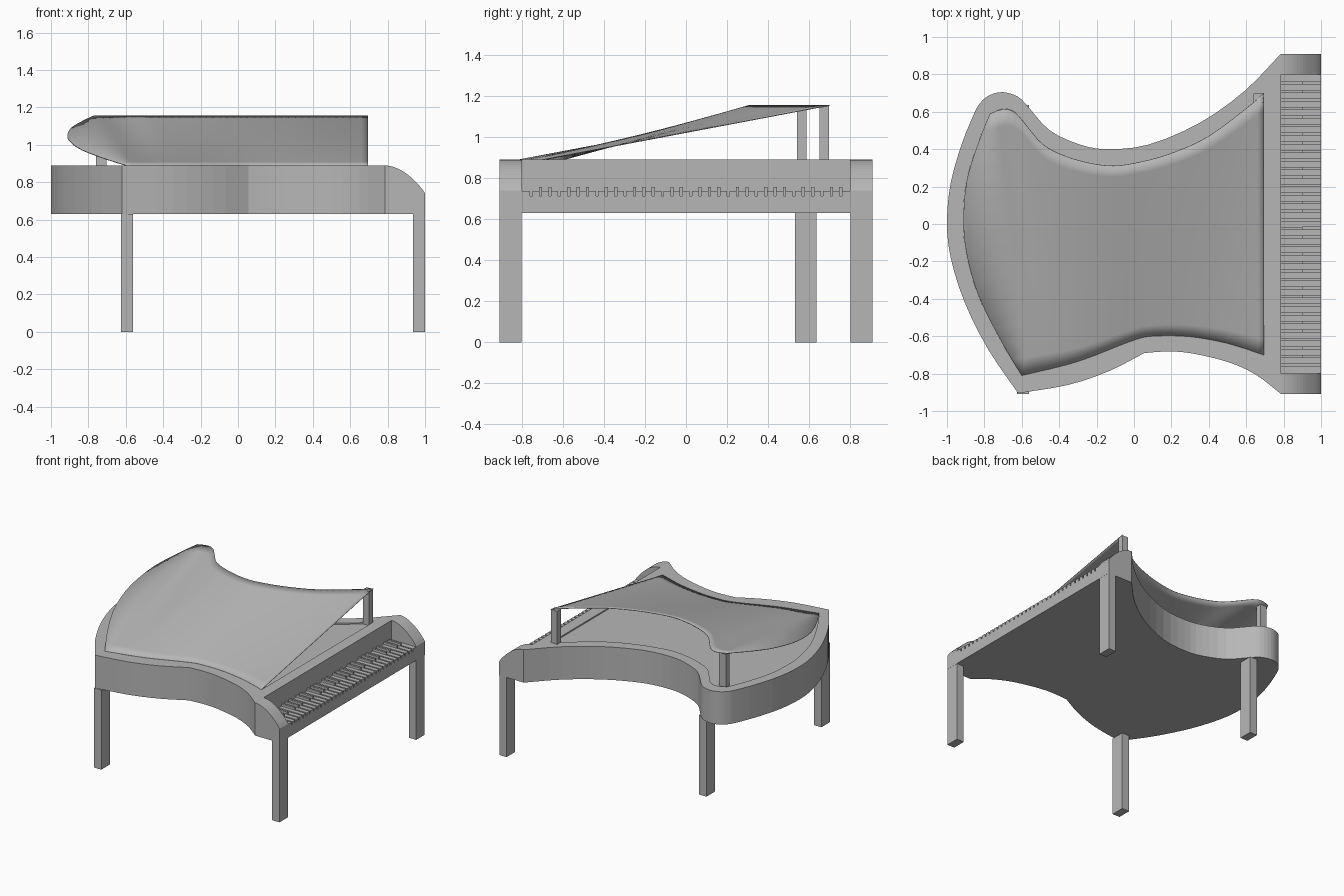
import bpy, bmesh, math
from mathutils import Vector

if "Cube" in bpy.data.objects:
    bpy.data.objects.remove(bpy.data.objects["Cube"])

grey = bpy.data.materials.new("grey")
grey.diffuse_color = (0.47, 0.47, 0.47, 1)
grey.use_nodes = True
grey.node_tree.nodes["Principled BSDF"].inputs["Base Color"].default_value = grey.diffuse_color


def finish(bm, name):
    bmesh.ops.recalc_face_normals(bm, faces=bm.faces)
    me = bpy.data.meshes.new(name)
    bm.to_mesh(me)
    bm.free()
    me.materials.append(grey)
    ob = bpy.data.objects.new(name, me)
    bpy.context.collection.objects.link(ob)
    return ob


def add_box(bm, x0, x1, y0, y1, z0, z1):
    vs = bmesh.ops.create_cube(bm, size=1)["verts"]
    for v in vs:
        v.co = ((x0 + x1) / 2 + v.co.x * (x1 - x0),
                (y0 + y1) / 2 + v.co.y * (y1 - y0),
                (z0 + z1) / 2 + v.co.z * (z1 - z0))


def box(name, *dims):
    bm = bmesh.new()
    add_box(bm, *dims)
    return finish(bm, name)


def extrude(name, pts, offset):
    """Solid from a closed outline of 3D points."""
    bm = bmesh.new()
    f = bm.faces.new([bm.verts.new(p) for p in pts])
    r = bmesh.ops.extrude_face_region(bm, geom=[f])
    bmesh.ops.translate(bm, vec=offset,
                        verts=[g for g in r["geom"] if isinstance(g, bmesh.types.BMVert)])
    return finish(bm, name)


def spline(pts, n=4):
    """Smooth curve through the points."""
    p = [Vector(q) for q in pts]
    p = [2 * p[0] - p[1]] + p + [2 * p[-1] - p[-2]]
    out = []
    for a, b, c, d in zip(p, p[1:], p[2:], p[3:]):
        for i in range(n):
            t = i / n
            out.append(0.5 * (2 * b + (c - a) * t + (2 * a - 5 * b + 4 * c - d) * t * t
                              + (3 * b - a - 3 * c + d) * t ** 3))
    return out + [p[-2]]


def sample(curve, axis, value):
    """Point on a curve where one coordinate reaches a value."""
    for a, b in zip(curve, curve[1:]):
        if b[axis] > a[axis] and a[axis] <= value <= b[axis]:
            return a.lerp(b, (value - a[axis]) / (b[axis] - a[axis]))
    return curve[0] if value <= curve[0][axis] else curve[-1]


# Heights: underside, case top, raised lid
BASE, TOP, RAISED = 0.63, 0.89, 1.155

# Case: four curved sides meeting at corners
sides = [
    [(0.785, -0.908), (0.65, -0.805), (0.5, -0.737), (0.3, -0.69), (0.17, -0.682), (0.055, -0.69)],
    [(0.055, -0.69), (-0.13, -0.785), (-0.35, -0.86), (-0.62, -0.905)],
    [(-0.62, -0.905), (-0.78, -0.67), (-0.905, -0.42), (-0.98, -0.18), (-1, 0.01),
     (-0.98, 0.22), (-0.92, 0.43), (-0.855, 0.59), (-0.82, 0.65), (-0.77, 0.69),
     (-0.7, 0.705), (-0.62, 0.68), (-0.56, 0.62), (-0.45, 0.5), (-0.29, 0.425),
     (-0.14, 0.4), (0.08, 0.425), (0.35, 0.54), (0.59, 0.71), (0.785, 0.91)],
]
outline = []
for s in sides:
    outline += spline(s, 3)[:-1]
outline.append(Vector((0.785, 0.91)))
case = extrude("case", [(p.x, p.y, BASE) for p in outline], (0, 0, TOP - BASE))

# Lid boundary curves
front = spline([(-0.6, -0.81), (-0.3, -0.735), (0, -0.62), (0.12, -0.598),
                (0.3, -0.602), (0.5, -0.638), (0.695, -0.7)])
left = spline([(-0.6, -0.81), (-0.72, -0.61), (-0.835, -0.375), (-0.895, -0.16),
               (-0.912, 0.02), (-0.893, 0.24), (-0.825, 0.455), (-0.77, 0.59)])
back = spline([(-0.77, 0.59), (-0.7, 0.615), (-0.64, 0.6), (-0.585, 0.54), (-0.48, 0.42),
               (-0.32, 0.347), (-0.14, 0.312), (0, 0.325), (0.19, 0.375), (0.4, 0.47),
               (0.64, 0.65), (0.695, 0.7)])

# Shallow recess in the case top, under the lid
ring = left[:-1] + back + front[:0:-1]
cutter = extrude("recess_cutter", [(p.x, p.y, TOP - 0.01) for p in ring], (0, 0, 0.1))
cutter.hide_render = True
cutter.hide_set(True)
cut = case.modifiers.new("recess", 'BOOLEAN')
cut.operation, cut.object, cut.solver = 'DIFFERENCE', cutter, 'EXACT'

# Lid: sheet stretched from the low front edge to the raised back edge
COLS, ROWS = 40, 16
bm = bmesh.new()
grid = []
for i in range(COLS + 1):
    t = i / COLS
    f = sample(front, 0, -0.6 + 1.295 * t)
    b = sample(back, 0, -0.77 + 1.465 * t)
    col = []
    for j in range(ROWS + 1):
        s = j / ROWS
        p = f.lerp(b, s) if i else sample(left, 1, -0.81 + 1.4 * s)
        col.append(bm.verts.new((p.x, p.y, TOP + (RAISED - TOP) * s)))
    grid.append(col)
for a, b in zip(grid, grid[1:]):
    for j in range(ROWS):
        bm.faces.new((a[j], b[j], b[j + 1], a[j + 1]))
bmesh.ops.remove_doubles(bm, verts=bm.verts, dist=1e-5)
lid = finish(bm, "lid")
solid = lid.modifiers.new("thickness", 'SOLIDIFY')
solid.thickness, solid.offset = 0.004, 0
bpy.context.view_layer.objects.active = lid
lid.select_set(True)
bpy.ops.object.shade_smooth_by_angle(angle=math.radians(30))

# Lid props
box("lid_prop_front", 0.64, 0.693, 0.65, 0.697, TOP - 0.01, RAISED - 0.002)
box("lid_prop_back", -0.76, -0.702, 0.54, 0.587, TOP - 0.01, RAISED - 0.012)

# Cheeks either side of the keyboard
curve = spline([(1, 0.74), (0.975, 0.775), (0.92, 0.83), (0.87, 0.865), (0.82, 0.885), (0.785, TOP)], 3)
profile = [Vector((0.785, BASE)), Vector((1, BASE))] + curve
for name, y in (("cheek_near", -0.908), ("cheek_far", 0.8)):
    extrude(name, [(p.x, y, p.y) for p in profile], (0, 0.109, 0))

# Key bed and keys
box("key_bed", 0.785, 1, -0.8, 0.8, BASE, 0.714)
KEYS, GAP = 35, 0.011
pitch = 1.6 / KEYS
naturals, sharps = bmesh.new(), bmesh.new()
for i in range(KEYS):
    y = -0.8 + i * pitch
    add_box(naturals, 0.785, 1, y + (GAP / 2 if i else 0),
            y + pitch - (GAP / 2 if i < KEYS - 1 else 0), 0.714, 0.737)
    if i and i % 7 in (0, 2, 3, 5, 6):
        add_box(sharps, 0.785, 0.9, y - 0.008, y + 0.008, 0.714, 0.756)
finish(naturals, "natural_keys")
finish(sharps, "sharp_keys")

# Legs
for name, x, y in (("leg_front_near", 0.935, -0.908), ("leg_front_far", 0.935, 0.802),
                   ("leg_back_near", -0.625, -0.908), ("leg_back_far", -0.625, 0.53)):
    box(name, x, x + 0.064, y, y + 0.107, 0, BASE)
